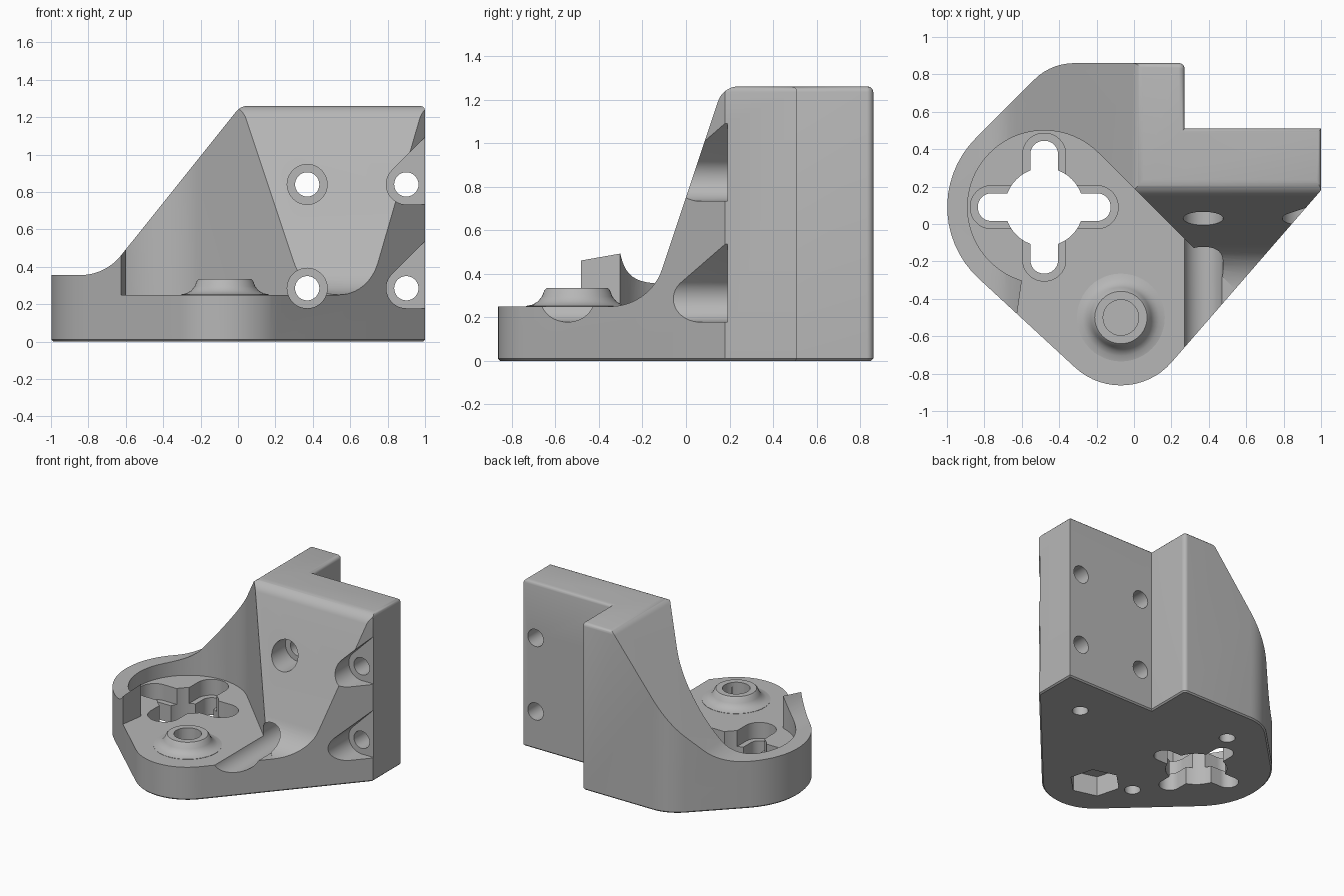
import bpy, bmesh, math
from mathutils import Vector

if "Cube" in bpy.data.objects:
    bpy.data.objects.remove(bpy.data.objects["Cube"], do_unlink=True)

FLOOR, RIM, TOP = 0.25, 0.355, 1.26
RING = (-0.48, 0.09)      # centre of the round pocket
BOSS = (-0.07, -0.5)      # centre of the raised boss


def arc(c, r, a0, a1, n=24):
    angles = [math.radians(a0 + (a1 - a0) * i / n) for i in range(n + 1)]
    return [(c[0] + r * math.cos(a), c[1] + r * math.sin(a)) for a in angles]


def circle(c, r, n=48, turn=0):
    return arc(c, r, turn, turn + 360, n)[:-1]


def rounded(corners):
    """Polygon from (u, v, radius) corners, each replaced by a tangent arc."""
    out = []
    for i, (u, v, r) in enumerate(corners):
        p = Vector((u, v))
        if not r:
            out.append((u, v))
            continue
        a = (Vector(corners[i - 1][:2]) - p).normalized()
        b = (Vector(corners[(i + 1) % len(corners)][:2]) - p).normalized()
        half = a.angle(b) / 2
        start = p + a * (r / math.tan(half))
        centre = p + (a + b).normalized() * (r / math.sin(half))
        s = start - centre
        sweep = math.pi - 2 * half
        if (p - start).cross(b) < 0:
            sweep = -sweep
        n = max(3, round(abs(math.degrees(sweep)) / 6))
        for k in range(n + 1):
            t = sweep * k / n
            out.append((centre.x + s.x * math.cos(t) - s.y * math.sin(t),
                        centre.y + s.x * math.sin(t) + s.y * math.cos(t)))
    return out


def slot(c, hx, hy):
    r = min(hx, hy) * 0.98
    return rounded([(c[0] + sx * hx, c[1] + sy * hy, r)
                    for sx, sy in ((-1, -1), (1, -1), (1, 1), (-1, 1))])


def make(name, bm):
    bmesh.ops.recalc_face_normals(bm, faces=bm.faces)
    mesh = bpy.data.meshes.new(name)
    bm.to_mesh(mesh)
    bm.free()
    ob = bpy.data.objects.new(name, mesh)
    bpy.context.collection.objects.link(ob)
    return ob


def prism_bm(pts, axis, lo, hi):
    place = {"x": lambda u, v, w: (w, u, v),
             "y": lambda u, v, w: (u, w, v),
             "z": lambda u, v, w: (u, v, w)}[axis]
    bm = bmesh.new()
    low = [bm.verts.new(place(u, v, lo)) for u, v in pts]
    high = [bm.verts.new(place(u, v, hi)) for u, v in pts]
    bm.faces.new(low)
    bm.faces.new(high)
    for i in range(len(pts)):
        j = (i + 1) % len(pts)
        bm.faces.new((low[i], low[j], high[j], high[i]))
    bmesh.ops.recalc_face_normals(bm, faces=bm.faces)
    return bm


def combine(body, tool, operation):
    mod = body.modifiers.new("combine", "BOOLEAN")
    mod.operation, mod.solver, mod.object = operation, "EXACT", tool
    bpy.context.view_layer.objects.active = body
    bpy.ops.object.modifier_apply(modifier=mod.name)
    bpy.data.objects.remove(tool, do_unlink=True)


def cut(pts, axis, lo, hi):
    combine(bracket, make("cutter", prism_bm(pts, axis, lo, hi)), "DIFFERENCE")


# Solid block with the full footprint, eased at the bottom and top edges
footprint = rounded([(1, 0.51, 0), (0.27, 0.51, 0), (0.27, 0.86, 0.03),
                     (-0.445, 0.86, 0.3), (-1.229, 0.076, 0.52),
                     (-0.042, -1.019, 0.36), (1, 0.18, 0)])
bm = prism_bm(footprint, "z", 0, TOP)
for height, size, steps in ((0, 0.01, 1), (TOP, 0.025, 3)):
    ring = [e for e in bm.edges
            if all(abs(v.co.z - height) < 1e-5 for v in e.verts)]
    bmesh.ops.bevel(bm, geom=ring, offset=size, segments=steps,
                    profile=0.5, affect="EDGES")
bracket = make("corner_bracket", bm)

# Side slope down to the rim, and leaning front face of the wall
above = TOP + 0.0005
cut(rounded([(-2, RIM, 0), (-0.71, RIM, 0.28), (0.015, above, 0.08),
             (1.5, above, 0), (1.5, 2, 0), (-2, 2, 0)]), "y", -2, 2)
cut(rounded([(-2, FLOOR, 0), (-0.167, FLOOR, 0.25), (0.17, above, 0.1),
             (1.5, above, 0), (1.5, 2, 0), (-2, 2, 0)]), "x", -0.1, 2)

# Round pocket opening diagonally over the lower floor
cut(arc(RING, 0.41, 45, 253, 48)
    + [(-0.625, -0.48), (-0.625, -1.2), (1.39, -1.2)], "z", FLOOR, 2)

# Raised boss with a flared foot
bm = bmesh.new()
profile = [(0, 0.2), (0.235, 0.2), (0.235, 0.252), (0.205, 0.258),
           (0.18, 0.273), (0.162, 0.295), (0.15, 0.325), (0.14, 0.335), (0, 0.335)]
verts = [bm.verts.new((BOSS[0] + r, BOSS[1], z)) for r, z in profile]
edges = [bm.edges.new(pair) for pair in zip(verts, verts[1:])]
bmesh.ops.spin(bm, geom=verts + edges, cent=(*BOSS, 0), axis=(0, 0, 1),
               angle=math.tau, steps=48)
bmesh.ops.remove_doubles(bm, verts=bm.verts, dist=1e-4)
combine(bracket, make("boss", bm), "UNION")

# Boss bolt hole and the hexagonal nut seat below it
cut(circle(BOSS, 0.095), "z", -1, 1)
cut(circle(BOSS, 0.18, 6, 45), "z", -1, 0.15)

# Cross-shaped opening with wider recessed arms
for long, wide, low in ((0.395, 0.115, 0.13), (0.355, 0.074, -1)):
    cut(slot(RING, long, wide), "z", low, 0.5)
    cut(slot(RING, wide, long), "z", low, 0.5)
cut(circle(RING, 0.21), "z", -1, 0.5)

# Screw holes through the wall with head clearances, open at the outer side
for z in (0.285, 0.84):
    cut(circle((0.37, z), 0.107), "y", -2, 0.19)
    cut(arc((0.9, z), 0.107, 135, 270)
        + [(1.3, z - 0.107), (1.3, z + 0.551)], "y", -2, 0.19)
    for x in (0.37, 0.9):
        cut(circle((x, z), 0.065, 32), "y", -2, 2)

# Blind holes in the underside
for spot in ((0.64, 0.19), (-0.37, 0.55), (-0.33, -0.41)):
    cut(circle(spot, 0.055, 32), "z", -1, 0.12)

# Plain grey finish, smooth with sharp edges kept
grey = bpy.data.materials.new("light_grey")
grey.use_nodes = True
colour = (0.47, 0.47, 0.47, 1)
grey.diffuse_color = colour
grey.node_tree.nodes["Principled BSDF"].inputs["Base Color"].default_value = colour
bracket.data.materials.clear()
bracket.data.materials.append(grey)
for poly in bracket.data.polygons:
    poly.material_index = 0
bpy.ops.object.select_all(action="DESELECT")
bracket.select_set(True)
bpy.context.view_layer.objects.active = bracket
bpy.ops.object.shade_smooth_by_angle(angle=math.radians(30))
